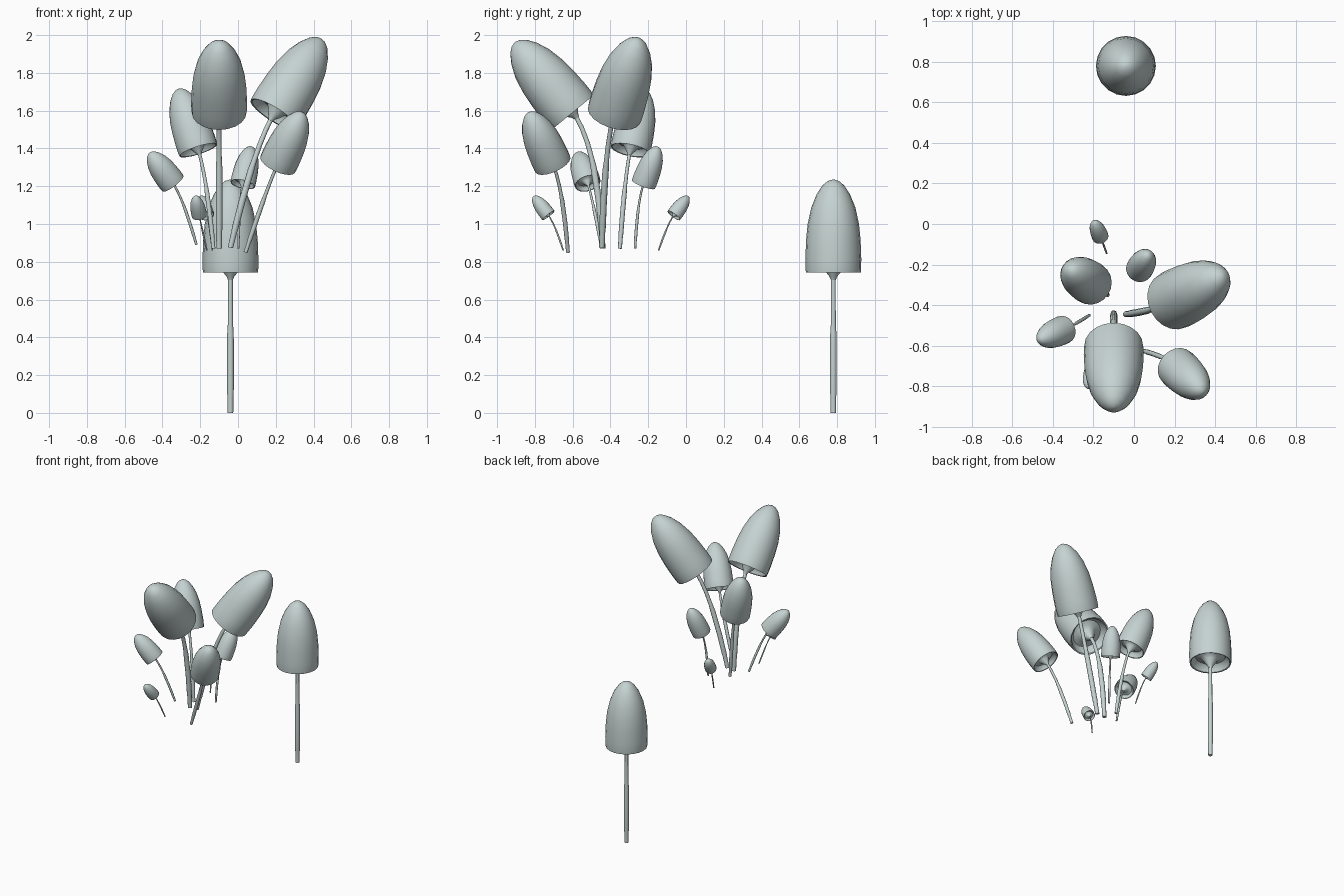
import bpy, bmesh, math
from mathutils import Vector

if "Cube" in bpy.data.objects:
    bpy.data.objects.remove(bpy.data.objects["Cube"])

mat = bpy.data.materials.new("pale_grey_green")
mat.diffuse_color = (0.56, 0.65, 0.64, 1)
mat.use_nodes = True
mat.node_tree.nodes["Principled BSDF"].inputs["Base Color"].default_value = mat.diffuse_color


def loft(name, rings, sides, angle):
    """Skin round rings given as (centre, direction, radius)."""
    bm = bmesh.new()
    prev = None
    loops = []
    for centre, axis, r in rings:
        q = axis.to_track_quat('Z', 'Y')
        loop = [bm.verts.new(centre + q @ Vector((r * math.cos(a), r * math.sin(a), 0)))
                for a in (2 * math.pi * i / sides for i in range(sides))]
        if prev:
            for i in range(sides):
                j = (i + 1) % sides
                bm.faces.new((prev[i], prev[j], loop[j], loop[i]))
        prev = loop
        loops.append(loop)
    bm.faces.new(loops[0])
    bm.faces.new(loops[-1])
    bmesh.ops.recalc_face_normals(bm, faces=bm.faces)
    me = bpy.data.meshes.new(name)
    bm.to_mesh(me)
    bm.free()
    me.materials.append(mat)
    ob = bpy.data.objects.new(name, me)
    bpy.context.collection.objects.link(ob)
    bpy.ops.object.select_all(action='DESELECT')
    ob.select_set(True)
    bpy.context.view_layer.objects.active = ob
    bpy.ops.object.shade_smooth_by_angle(angle=math.radians(angle))
    return ob


# cap profile: (height / length, radius / cap radius), tip to rim, hollow, stem flare
CAP = [(1.0, 0.04), (0.985, 0.2), (0.94, 0.38), (0.84, 0.6), (0.7, 0.79), (0.52, 0.92),
       (0.35, 0.975), (0.15, 1.0), (0.04, 0.995), (0.0, 0.98), (0.005, 0.92), (0.06, 0.86),
       (0.10, 0.7), (0.08, 0.45), (0.04, 0.32), (0.0, 0.25), (-0.04, 0.14), (-0.08, 0.085)]
# stem radius profile: (position along stem, radius / cap radius)
STEM = [(0, 0.1), (0.08, 0.105), (0.1, 0.118), (0.25, 0.12), (0.45, 0.118), (0.52, 0.095),
        (0.65, 0.09), (0.8, 0.085), (0.9, 0.085), (1.0, 0.085)]


def mushroom(name, foot, base, tip, radius):
    foot, base, tip = Vector(foot), Vector(base), Vector(tip)
    length = (tip - base).length
    axis = (tip - base).normalized()
    loft(name + "_cap", [(base + axis * t * length, axis, r * radius) for t, r in CAP], 20, 50)
    # stem bends so that it meets the cap along the cap axis
    ctrl = base - axis * 0.42 * length
    rings = []
    for t, r in STEM:
        p = foot * (1 - t) ** 2 + ctrl * 2 * t * (1 - t) + base * t * t
        d = (ctrl - foot) * (1 - t) + (base - ctrl) * t
        rings.append((p, d, r * radius))
    loft(name + "_stem", rings, 10, 50)


# lone mushroom at the back
mushroom("lone", (-.04, .78, 0), (-.04, .78, .742), (-.04, .78, 1.235), .148)
# cluster of leaning mushrooms
mushroom("large_front", (-.10, -.44, .87), (-.10, -.60, 1.59), (-.10, -.905, 1.962), .148)
mushroom("large_right", (-.04, -.445, .875), (.19, -.38, 1.58), (.44, -.255, 1.98), .148)
mushroom("medium_right", (.04, -.625, .85), (.21, -.705, 1.315), (.34, -.83, 1.59), .103)
mushroom("medium_left", (-.13, -.35, .87), (-.21, -.295, 1.39), (-.315, -.225, 1.715), .107)
mushroom("small_left", (-.22, -.45, .89), (-.345, -.52, 1.215), (-.467, -.573, 1.377), .071)
mushroom("small_back", (0, -.27, .87), (.025, -.225, 1.21), (.07, -.15, 1.41), .067)
mushroom("tiny_front", (-.165, -.65, .86), (-.205, -.728, 1.045), (-.225, -.807, 1.147), .041)
mushroom("tiny_back", (-.135, -.145, .86), (-.165, -.065, 1.045), (-.197, .012, 1.147), .041)
